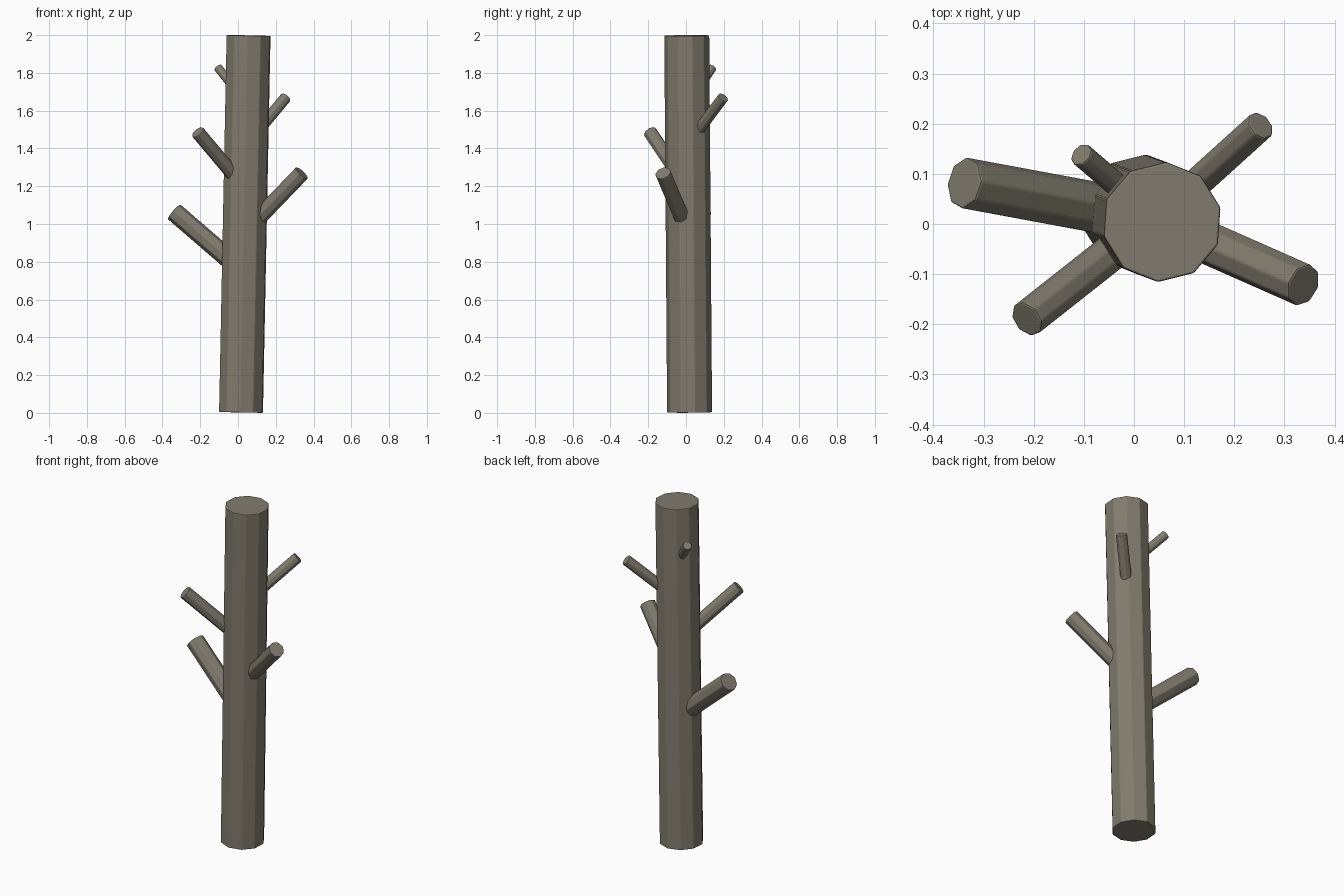
import bpy
from math import radians
from mathutils import Vector, Matrix

if "Cube" in bpy.data.objects:
    bpy.data.objects.remove(bpy.data.objects["Cube"])

mat = bpy.data.materials.new("bark")
mat.diffuse_color = (0.22, 0.20, 0.155, 1)
mat.use_nodes = True
mat.node_tree.nodes["Principled BSDF"].inputs["Base Color"].default_value = mat.diffuse_color


def log(name, start, end, radius, sides, spin):
    """Faceted, softly bevelled cylinder between two points."""
    a, b = Vector(start), Vector(end)
    d = b - a
    bpy.ops.mesh.primitive_cylinder_add(vertices=sides, radius=radius, depth=d.length)
    ob = bpy.context.object
    ob.name = name
    ob.data.materials.append(mat)
    turn = d.to_track_quat('Z', 'Y').to_matrix().to_4x4()
    if sides == 10:  # near-vertical trunk: tilt only, no twist
        turn = Vector((0, 0, 1)).rotation_difference(d).to_matrix().to_4x4()
    ob.matrix_world = (Matrix.Translation((a + b) / 2) @ turn
                       @ Matrix.Rotation(radians(spin), 4, 'Z'))
    bev = ob.modifiers.new("soft_edges", 'BEVEL')
    bev.width = 0.004
    bev.segments = 2
    bev.limit_method = 'ANGLE'
    bev.angle_limit = radians(30)
    return ob


# Leaning trunk
BASE, TOP = Vector((0.016, 0.019, 0.003)), Vector((0.056, 0.004, 1.998))
log("trunk", BASE, TOP, 0.12, 10, 14 - 90 + 72)

# Branches: name, height where it leaves the trunk axis, tip, radius
branches = [
    ("branch_lower_left", 0.745, (-0.339, 0.082, 1.065), 0.052),
    ("branch_lower_right", 0.955, (0.338, -0.122, 1.27), 0.044),
    ("branch_front_left", 1.185, (-0.214, -0.19, 1.487), 0.038),
    ("branch_back_right", 1.42, (0.253, 0.197, 1.67), 0.031),
    ("branch_upper_left", 1.635, (-0.106, 0.139, 1.828), 0.025),
]
for name, z, tip, r in branches:
    log(name, BASE.lerp(TOP, z / 2), tip, r, 8, 10)
